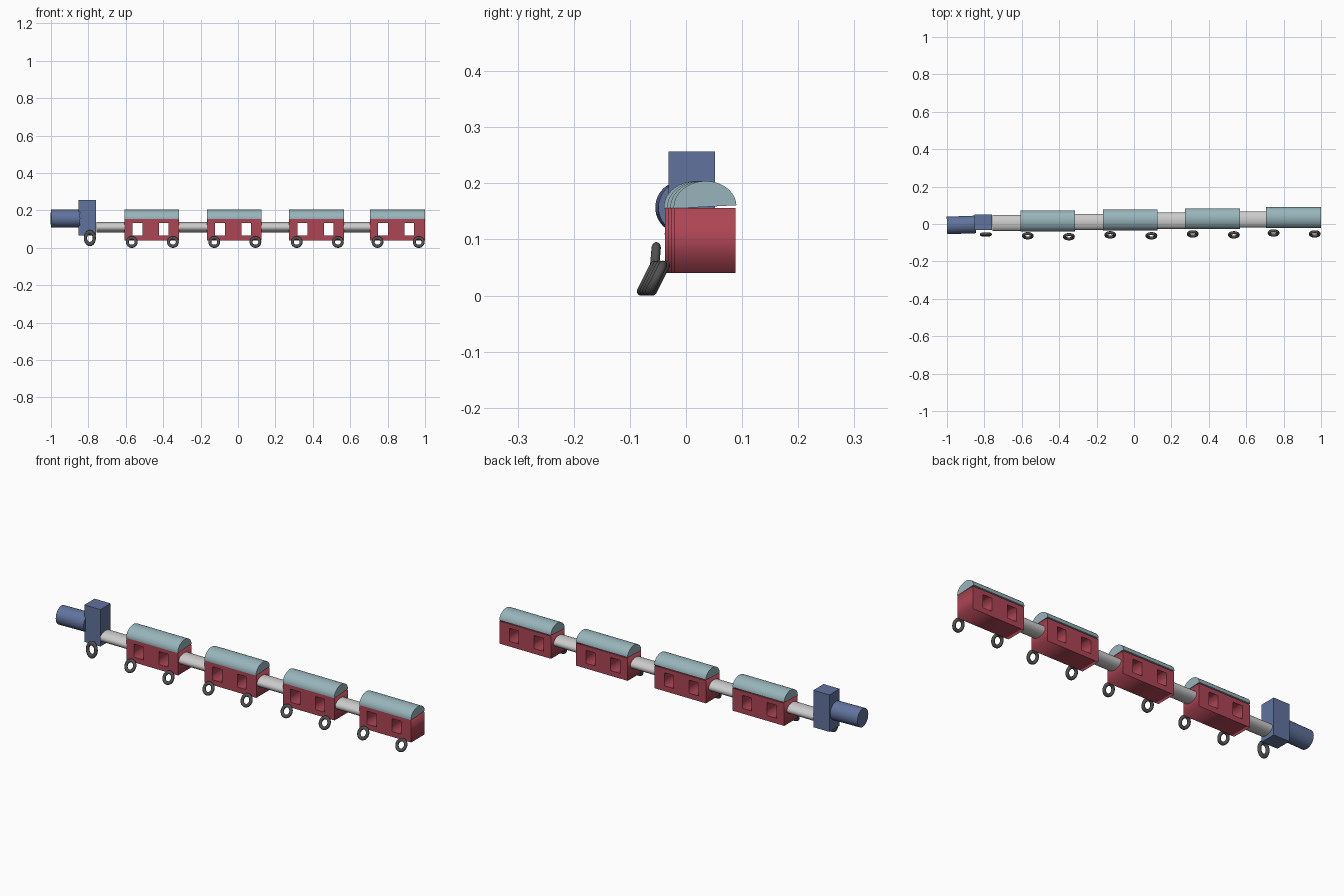
import bpy, math
from math import radians, sin, cos, pi

if "Cube" in bpy.data.objects:
    bpy.data.objects.remove(bpy.data.objects["Cube"])


def material(name, rgb):
    m = bpy.data.materials.new(name)
    m.diffuse_color = (*rgb, 1)
    m.use_nodes = True
    m.node_tree.nodes["Principled BSDF"].inputs["Base Color"].default_value = m.diffuse_color
    return m


BLUE = material("engine_blue", (0.12, 0.17, 0.34))
RED = material("carriage_red", (0.42, 0.06, 0.09))
TEAL = material("roof_teal", (0.31, 0.46, 0.50))
DARK = material("wheel_dark", (0.08, 0.08, 0.08))


def finish(name, mat=None, smooth=True):
    ob = bpy.context.object
    ob.name = name
    if mat:
        ob.data.materials.append(mat)
    if smooth:
        bpy.ops.object.shade_smooth_by_angle(angle=radians(35))
    return ob


def tube(name, x0, x1, y, z, ry, rz, mat=None, yaw=0):
    # Cylinder lying along x with an oval section
    bpy.ops.mesh.primitive_cylinder_add(vertices=48, radius=1, depth=1,
                                        location=((x0 + x1) / 2, y, z),
                                        rotation=(0, radians(90), yaw))
    bpy.context.object.scale = (rz, ry, x1 - x0)
    finish(name, mat)


def wheel(name, x, y, z, lean, stretch, minor=0.008):
    # Ring whose top leans towards the train
    bpy.ops.mesh.primitive_torus_add(major_segments=40, minor_segments=14,
                                     major_radius=0.0235, minor_radius=minor,
                                     location=(x, y, z),
                                     rotation=(radians(90 - lean), 0, 0))
    bpy.context.object.scale.y = stretch
    finish(name, DARK)


def extrusion(name, loops, depth, location, rotation, mat, smooth):
    # Filled outline, further loops are holes, extruded to a solid
    cu = bpy.data.curves.new(name, 'CURVE')
    cu.dimensions = '2D'
    cu.fill_mode = 'BOTH'
    cu.extrude = depth / 2
    for pts in loops:
        sp = cu.splines.new('POLY')
        sp.points.add(len(pts) - 1)
        for p, (a, b) in zip(sp.points, pts):
            p.co = (a, b, 0, 1)
        sp.use_cyclic_u = True
    ob = bpy.data.objects.new(name, cu)
    ob.location, ob.rotation_euler = location, rotation
    bpy.context.collection.objects.link(ob)
    bpy.ops.object.select_all(action='DESELECT')
    bpy.context.view_layer.objects.active = ob
    ob.select_set(True)
    bpy.ops.object.convert(target='MESH')
    finish(name, mat, smooth)


def rect(x0, x1, z0, z1):
    return [(x0, z0), (x1, z0), (x1, z1), (x0, z1)]


# Engine: boiler, cab and its single wheel
tube("boiler", -1.0, -0.845, -0.005, 0.157, 0.047, 0.047, BLUE, radians(2))
bpy.ops.mesh.primitive_cube_add(size=1, location=(-0.806, 0.01, 0.162))
bpy.context.object.scale = (0.091, 0.083, 0.19)
finish("cab", BLUE, False)
wheel("engine_wheel", -0.792, -0.056, 0.052, 5, 1.36, 0.0085)

# Carriages, each a little further back in y, with a coupling ahead
LENGTH, WIDTH = 0.293, 0.108
starts = (-0.608, -0.167, 0.274, 0.706)
coupling_from = -0.757
for i, x in enumerate(starts):
    n = i + 1
    y = 0.0165 + 0.0058 * i

    # Body with two window openings right through
    extrusion(f"carriage_body_{n}",
              [rect(0, LENGTH, 0.04, 0.156),
               rect(0.043, 0.097, 0.067, 0.134),
               rect(0.185, 0.236, 0.067, 0.134)],
              WIDTH, (x, y, 0), (radians(90), 0, 0), RED, False)

    # Half-oval roof, slightly tipped
    arc = [(0.056 * cos(pi * k / 32), 0.046 * sin(pi * k / 32)) for k in range(33)]
    tip = radians(3)
    arc = [(a * cos(tip) - b * sin(tip), a * sin(tip) + b * cos(tip)) for a, b in arc]
    extrusion(f"carriage_roof_{n}", [arc], LENGTH,
              (x + LENGTH / 2, y, 0.158), (radians(90), 0, radians(90)), TEAL, True)

    # Wheels on the front side
    wheel(f"wheel_{n}_a", x + 0.04, -0.063 + 0.005 * i, 0.031, 27, 1.08)
    wheel(f"wheel_{n}_b", x + 0.26, -0.068 + 0.005 * i, 0.031, 27, 1.08)

    # Coupling
    tube(f"coupling_{n}", coupling_from, x + 0.001, 0.005 + 0.0062 * i, 0.11, 0.043, 0.027)
    coupling_from = x + LENGTH - 0.001
